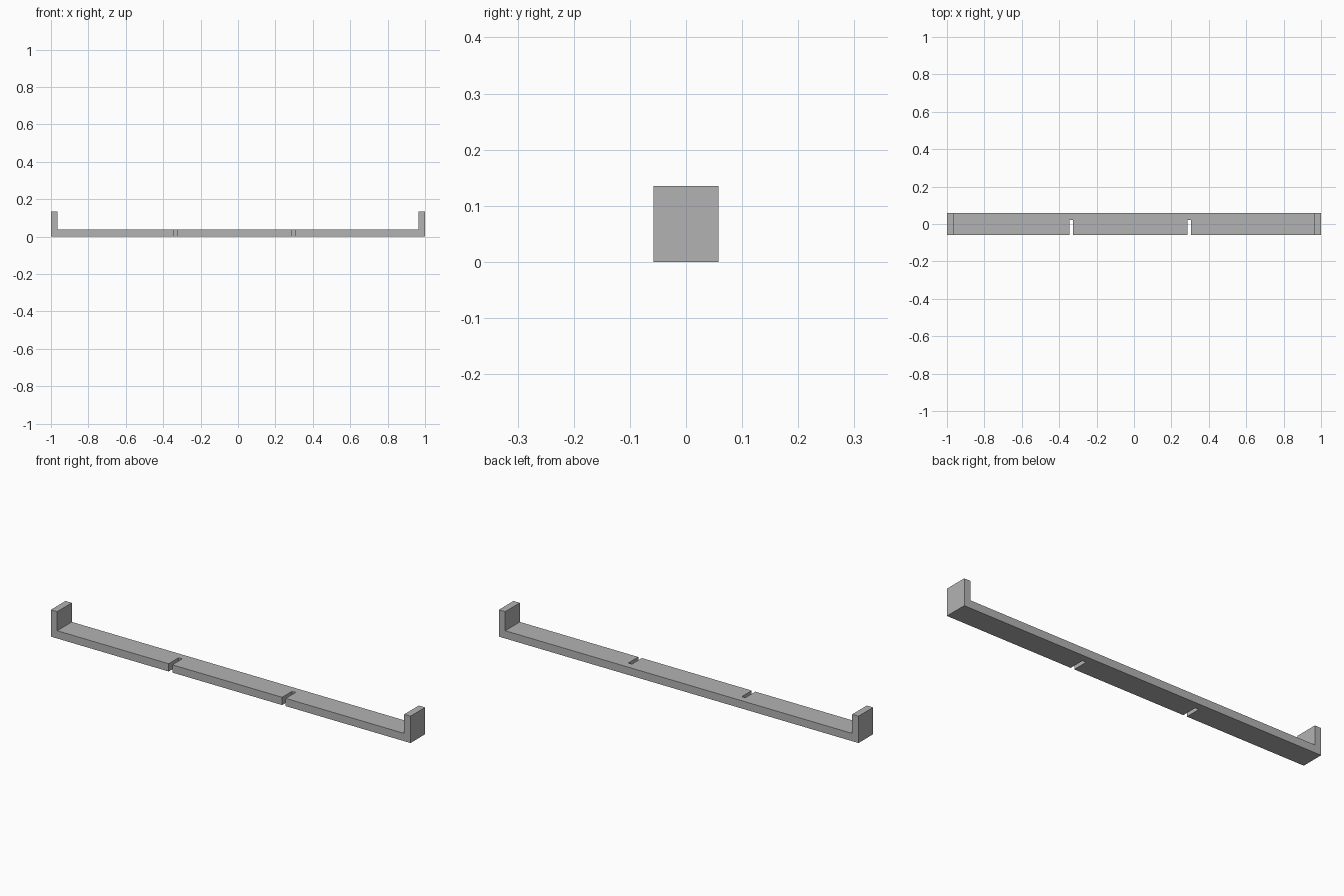
import bpy
import bmesh
from mathutils import Vector

cube = bpy.data.objects.get("Cube")
if cube:
    bpy.data.objects.remove(cube, do_unlink=True)

HALF_LENGTH, HALF_DEPTH, HEIGHT = 1.0, 0.058, 0.135
BASE, WALL = 0.039, 0.035
SLOT_WIDTH, SLOT_END = 0.02, 0.021

grey = bpy.data.materials.new("plain_grey")
grey.use_nodes = True
colour = (0.45, 0.45, 0.45, 1)
grey.diffuse_color = colour
grey.node_tree.nodes["Principled BSDF"].inputs["Base Color"].default_value = colour


def prism(name, profile, y0, y1):
    """Extrude an x-z profile from y0 to y1."""
    bm = bmesh.new()
    face = bm.faces.new([bm.verts.new((x, y0, z)) for x, z in profile])
    out = bmesh.ops.extrude_face_region(bm, geom=[face])
    moved = [v for v in out["geom"] if isinstance(v, bmesh.types.BMVert)]
    bmesh.ops.translate(bm, verts=moved, vec=Vector((0, y1 - y0, 0)))
    bmesh.ops.recalc_face_normals(bm, faces=bm.faces)
    mesh = bpy.data.meshes.new(name)
    bm.to_mesh(mesh)
    bm.free()
    mesh.materials.append(grey)
    obj = bpy.data.objects.new(name, mesh)
    bpy.context.collection.objects.link(obj)
    return obj


# Long bar with an upright lip at each end
inner = HALF_LENGTH - WALL
half = [(HALF_LENGTH, 0), (HALF_LENGTH, HEIGHT), (inner, HEIGHT), (inner, BASE)]
profile = half + [(-x, z) for x, z in reversed(half)]
bar = prism("bracket_bar", profile, -HALF_DEPTH, HALF_DEPTH)

# Two slots cut in from the front edge
for x in (-0.335, 0.296):
    a, b = x - SLOT_WIDTH / 2, x + SLOT_WIDTH / 2
    cutter = prism("slot_cutter", [(a, -0.1), (b, -0.1), (b, 0.1), (a, 0.1)],
                   -0.1, SLOT_END)
    cutter.hide_render = True
    cut = bar.modifiers.new("slot", "BOOLEAN")
    cut.operation = "DIFFERENCE"
    cut.solver = "EXACT"
    cut.object = cutter
    bpy.context.view_layer.objects.active = bar
    bpy.ops.object.modifier_apply(modifier=cut.name)
    bpy.data.objects.remove(cutter, do_unlink=True)
